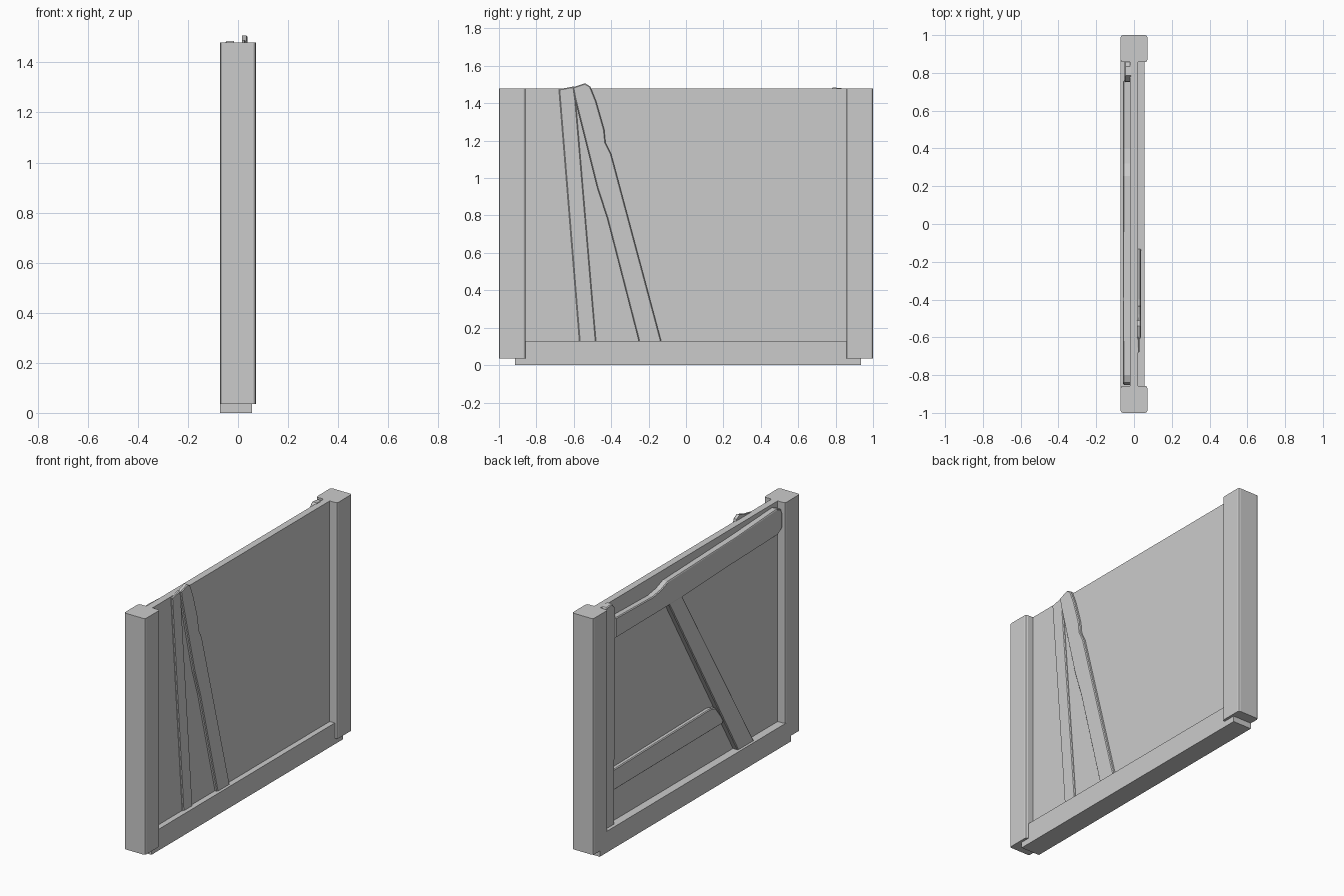
import bpy, bmesh

if "Cube" in bpy.data.objects:
    bpy.data.objects.remove(bpy.data.objects["Cube"])


def finish(name, bm, bevel=0.0, segments=1, vertical_only=False):
    """Turn a bmesh into an object, bevelling the chosen edges."""
    if bevel:
        edges = [e for e in bm.edges if not vertical_only
                 or abs(e.verts[0].co.z - e.verts[1].co.z) > 0.5]
        bmesh.ops.bevel(bm, geom=edges, offset=bevel, segments=segments,
                        profile=0.5, affect='EDGES')
    bmesh.ops.recalc_face_normals(bm, faces=bm.faces)
    mesh = bpy.data.meshes.new(name)
    bm.to_mesh(mesh)
    bm.free()
    obj = bpy.data.objects.new(name, mesh)
    bpy.context.collection.objects.link(obj)
    return obj


def box(name, lo, hi, bevel=0.0, vertical_only=False):
    bm = bmesh.new()
    bmesh.ops.create_cube(bm, size=1)
    for v in bm.verts:
        for i in range(3):
            v.co[i] = lo[i] if v.co[i] < 0 else hi[i]
    return finish(name, bm, bevel, 2, vertical_only)


def plank(name, x_in, x_out, outline):
    """Board with a (y, z) outline, its outer rim slightly chamfered."""
    bm = bmesh.new()
    face = bm.faces.new([bm.verts.new((x_in, y, z)) for y, z in outline])
    ext = bmesh.ops.extrude_face_region(bm, geom=[face])
    outer = [g for g in ext['geom'] if isinstance(g, bmesh.types.BMVert)]
    for v in outer:
        v.co.x = x_out
    rim = [e for e in bm.edges if all(v in outer for v in e.verts)]
    bmesh.ops.bevel(bm, geom=rim, offset=0.005, segments=1, affect='EDGES')
    return finish(name, bm)


# Two end posts
for side, y0, y1 in (("front", -1.0, -0.857), ("back", 0.857, 1.0)):
    box(side + "_post", (-0.071, y0, 0.035), (0.071, y1, 1.48), 0.012, True)

# Bottom rail and thin wall panel
box("bottom_rail", (-0.071, -0.915, 0.0), (0.055, 0.935, 0.13))
box("wall_panel", (-0.021, -0.87, 0.1), (0.021, 0.87, 1.48))

# Leaning boards on the right side
plank("narrow_leaning_board", 0.015, 0.030, [
    (-0.57, 0.12), (-0.48, 0.12), (-0.59, 1.42), (-0.60, 1.49), (-0.68, 1.475)])
plank("wide_leaning_board", 0.015, 0.038, [
    (-0.25, 0.12), (-0.13, 0.12), (-0.40, 1.13), (-0.43, 1.19), (-0.437, 1.26),
    (-0.48, 1.41), (-0.512, 1.49), (-0.54, 1.507), (-0.605, 1.485),
    (-0.595, 1.43), (-0.475, 0.95), (-0.42, 0.78)])

# Bracing boards on the left side
plank("upright_brace", -0.015, -0.050, [
    (0.87, 0.12), (0.87, 1.44), (0.835, 1.48), (0.785, 1.485), (0.755, 1.45),
    (0.75, 1.38), (0.765, 0.12)])
plank("top_brace", -0.015, -0.057, [
    (0.76, 1.267), (0.76, 1.39), (0.40, 1.382), (0.32, 1.395), (0.255, 1.42),
    (-0.40, 1.44), (-0.80, 1.46), (-0.84, 1.445), (-0.853, 1.41),
    (-0.853, 1.33), (-0.81, 1.30), (-0.30, 1.292), (0.12, 1.275)])
plank("diagonal_brace", -0.015, -0.055, [
    (0.245, 1.28), (0.115, 1.28), (-0.585, 0.12), (-0.43, 0.12)])
plank("lower_brace", -0.015, -0.045, [
    (0.765, 0.333), (0.765, 0.46), (-0.17, 0.475), (-0.225, 0.46),
    (-0.30, 0.36), (-0.29, 0.34)])
